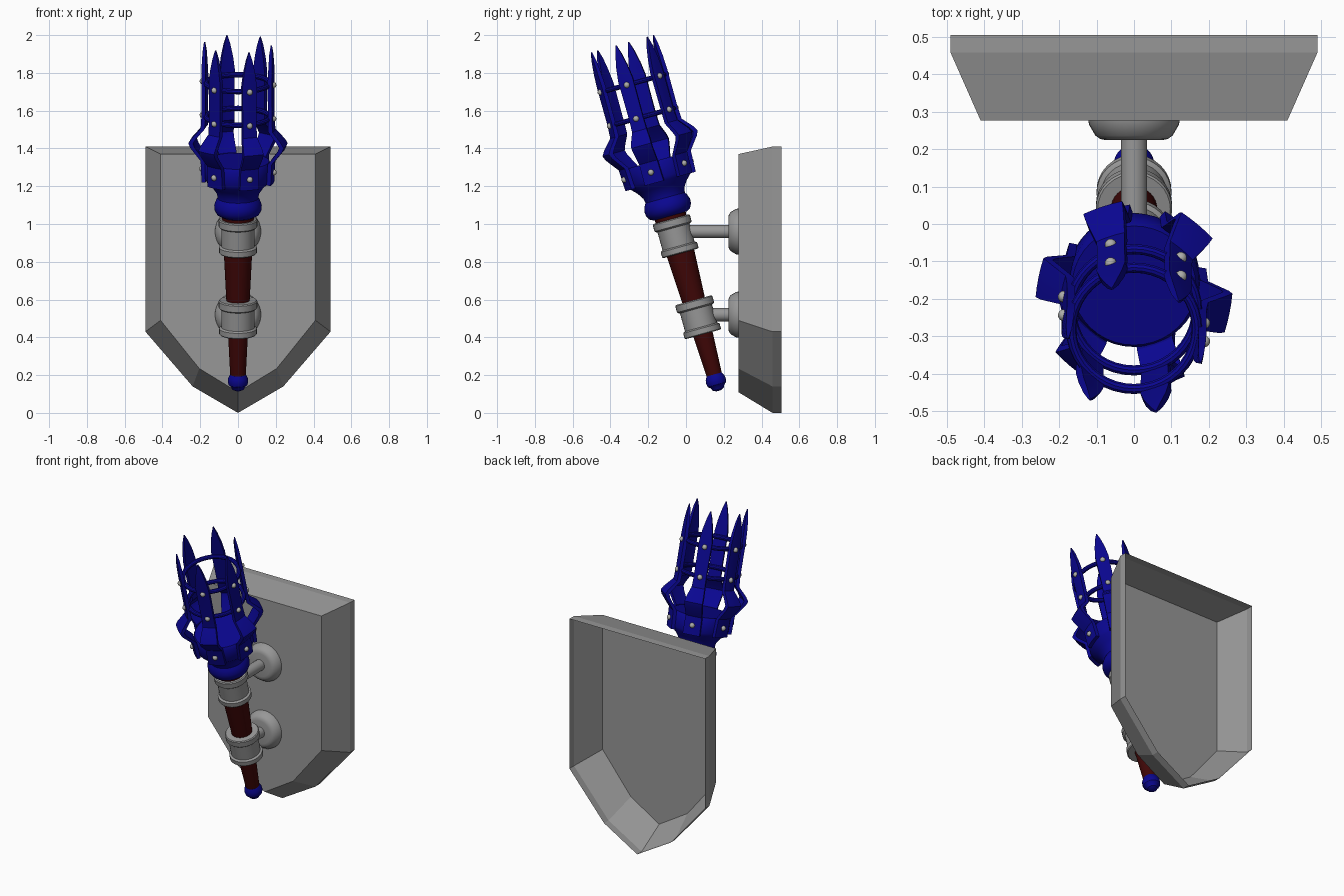
import bpy, bmesh, math
from mathutils import Matrix

if "Cube" in bpy.data.objects:
    bpy.data.objects.remove(bpy.data.objects["Cube"])

TILT = math.radians(15.5)
AXIS = Matrix.Translation((0, 0.173, 0.117)) @ Matrix.Rotation(TILT, 4, 'X')


def material(name, rgb):
    m = bpy.data.materials.new(name)
    m.diffuse_color = (*rgb, 1)
    m.use_nodes = True
    m.node_tree.nodes["Principled BSDF"].inputs["Base Color"].default_value = m.diffuse_color
    return m


BLUE = material("blue_metal", (0.003, 0.002, 0.28))
WOOD = material("dark_red_wood", (0.05, 0.002, 0.002))
STEEL = material("grey_metal", (0.31, 0.31, 0.31))
STONE = material("plaque_grey", (0.31, 0.31, 0.31))
RIVET = material("rivet_grey", (0.42, 0.42, 0.40))


def finish(name, bm, matrix=None, mat=None, smooth=35):
    bmesh.ops.recalc_face_normals(bm, faces=bm.faces)
    me = bpy.data.meshes.new(name)
    bm.to_mesh(me)
    bm.free()
    ob = bpy.data.objects.new(name, me)
    bpy.context.collection.objects.link(ob)
    if matrix:
        ob.matrix_world = matrix
    if mat:
        me.materials.append(mat)
    if smooth:
        bpy.ops.object.select_all(action='DESELECT')
        ob.select_set(True)
        bpy.context.view_layer.objects.active = ob
        bpy.ops.object.shade_smooth_by_angle(angle=math.radians(smooth))
    return ob


def skin(bm, loops, caps=(True, True)):
    rings = [[bm.verts.new(p) for p in lp] for lp in loops]
    n = len(rings[0])
    for a, b in zip(rings, rings[1:]):
        for i in range(n):
            j = (i + 1) % n
            bm.faces.new((a[i], a[j], b[j], b[i]))
    if caps[0]:
        bm.faces.new(rings[0])
    if caps[1]:
        bm.faces.new(rings[-1])


def lathe(name, profile, matrix, mat=None, sides=32):
    """Revolve (radius, height) points around local z, with capped ends."""
    bm = bmesh.new()
    skin(bm, [[(r * math.cos(math.tau * i / sides), r * math.sin(math.tau * i / sides), h)
               for i in range(sides)] for r, h in profile])
    return finish(name, bm, matrix, mat)


# Shield plaque: open-backed shell with sloping sides
def outline(half, y):
    pts = half + [(-x, z) for x, z in reversed(half) if x > 0]
    return [(x, y, z) for x, z in pts]


outer = [(0.49, 1.41), (0.49, 0.43), (0.24, 0.14), (0, 0)]
inner = [(0.41, 1.37), (0.41, 0.49), (0.205, 0.235), (0, 0.11)]
bm = bmesh.new()
skin(bm, [outline(outer, 0.505), outline(outer, 0.458), outline(inner, 0.277)], (False, True))
finish("shield_plaque", bm, mat=STONE, smooth=0)

# Wall mounts: flange and rod pointing to the front, plus a clamp round the handle
for label, z, s, reach in (("upper", 0.96, 0.85, 0.28), ("lower", 0.52, 0.405, 0.19)):
    to_front = Matrix.Translation((0, 0.277, z)) @ Matrix.Rotation(math.pi / 2, 4, 'X')
    lathe(label + "_flange", [(0.122, 0), (0.12, 0.012), (0.103, 0.041), (0.09, 0.05),
                              (0.075, 0.053)], to_front, STEEL)
    lathe(label + "_rod", [(0.035, 0.04), (0.035, reach)], to_front, STEEL, 24)
    lathe(label + "_clamp", [(0.095, -0.095), (0.1, -0.09), (0.1, -0.062), (0.095, -0.058),
                             (0.088, -0.055), (0.088, 0.045), (0.097, 0.048), (0.102, 0.053),
                             (0.102, 0.087), (0.097, 0.093)],
          AXIS @ Matrix.Translation((0, 0, s)), STEEL)

# Handle, pommel and bowl on the tilted axis
lathe("handle", [(0.04, 0.06), (0.087, 1.0)], AXIS, WOOD)
lathe("pommel", [(0.012, 0), (0.03, 0.008), (0.038, 0.024), (0.05, 0.034), (0.054, 0.05),
                 (0.052, 0.07), (0.042, 0.09)], AXIS, BLUE)
lathe("bowl", [(0.09, 0.96), (0.112, 0.972), (0.124, 0.995), (0.126, 1.02), (0.117, 1.045),
               (0.108, 1.06), (0.112, 1.085), (0.135, 1.12), (0.165, 1.15), (0.175, 1.17),
               (0.175, 1.245), (0.165, 1.262)], AXIS, BLUE, 40)

# Hoops tying the prongs together
for k, s in enumerate((1.505, 1.69)):
    bm = bmesh.new()
    R, r, n, m = 0.168, 0.014, 40, 10
    grid = [[bm.verts.new(((R + r * math.cos(math.tau * j / m)) * math.cos(math.tau * i / n),
                           (R + r * math.cos(math.tau * j / m)) * math.sin(math.tau * i / n),
                           s + r * math.sin(math.tau * j / m))) for j in range(m)]
            for i in range(n)]
    for i in range(n):
        for j in range(m):
            a, b = grid[i], grid[(i + 1) % n]
            bm.faces.new((a[j], b[j], b[(j + 1) % m], a[(j + 1) % m]))
    finish(f"hoop_{k + 1}", bm, AXIS, BLUE)

# Prongs: slightly curved strap sections (height, outer radius, width, thickness)
SECTIONS = [(1.15, 0.19, 0.105, 0.022), (1.265, 0.195, 0.1, 0.022),
            (1.335, 0.25, 0.108, 0.025), (1.36, 0.26, 0.11, 0.025),
            (1.385, 0.245, 0.105, 0.025), (1.44, 0.196, 0.08, 0.023),
            (1.505, 0.192, 0.076, 0.022), (1.72, 0.192, 0.08, 0.022),
            (1.79, 0.191, 0.062, 0.02), (1.86, 0.188, 0.032, 0.016),
            (1.907, 0.183, 0.004, 0.006)]
for k in range(6):
    turn = AXIS @ Matrix.Rotation(math.radians(19 + 60 * k), 4, 'Z')
    bm = bmesh.new()
    loops = []
    for h, r, w, t in SECTIONS:
        xs = [w / 2 * f for f in (-1, -0.5, 0, 0.5, 1)]
        out = [(x, -r + x * x / (4 * r), h) for x in xs]
        back = [(x, -r + t + x * x / (4 * r), h) for x in reversed(xs)]
        loops.append(out + back)
    skin(bm, loops)
    finish(f"prong_{k + 1}", bm, turn, BLUE, 25)

    # Rivets on each prong
    bm = bmesh.new()
    for h, r in ((1.21, 0.193), (1.505, 0.191), (1.69, 0.191)):
        bmesh.ops.create_uvsphere(bm, u_segments=12, v_segments=8, radius=0.016,
                                  matrix=Matrix.Translation((0, -r, h)))
    finish(f"rivets_{k + 1}", bm, turn, RIVET)
